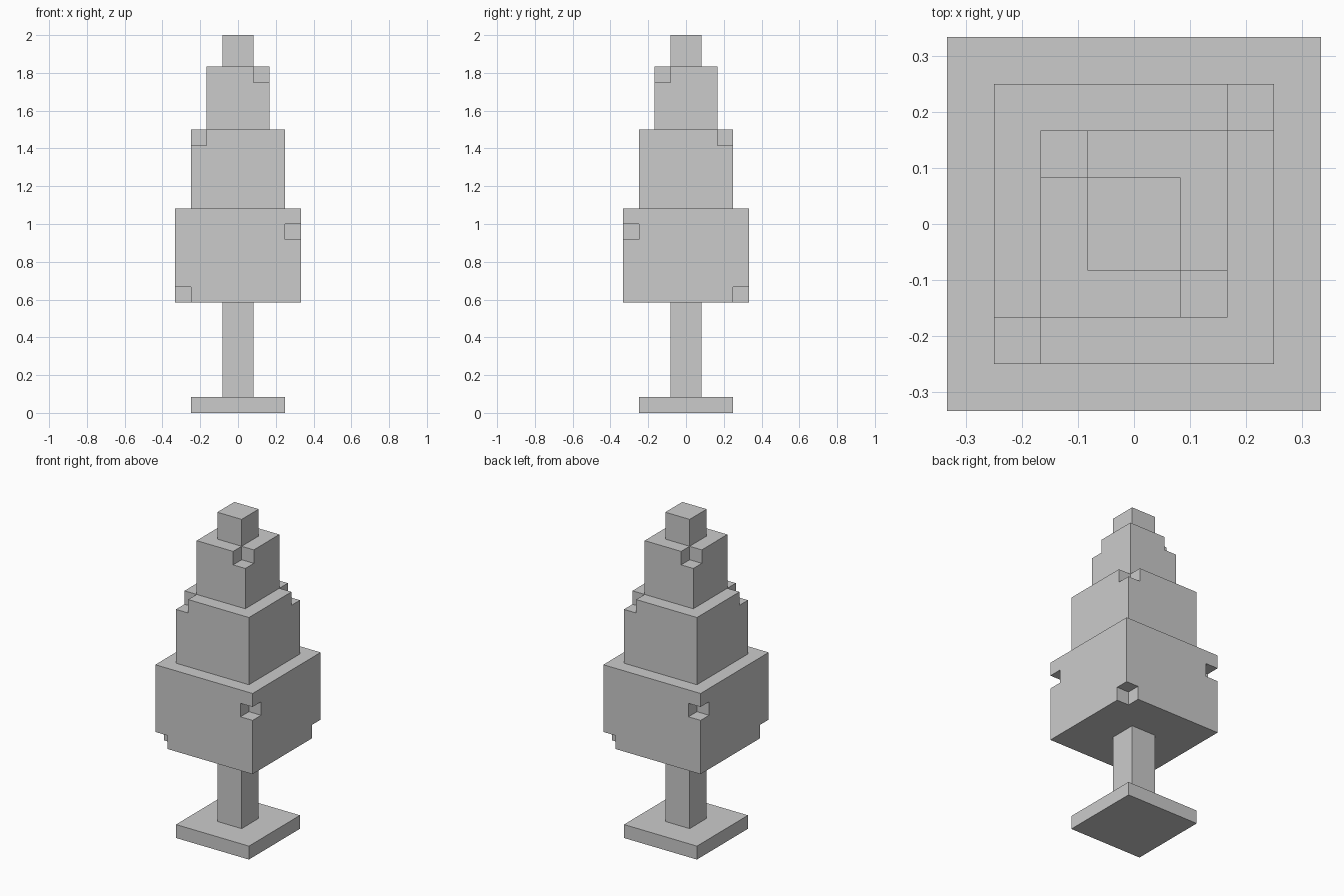
import bpy

if "Cube" in bpy.data.objects:
    bpy.data.objects.remove(bpy.data.objects["Cube"])

U = 1 / 12  # one block of the grid


def box(name, x0, x1, y0, y1, z0, z1):
    bpy.ops.mesh.primitive_cube_add(size=1)
    ob = bpy.context.object
    ob.name = name
    for v in ob.data.vertices:
        v.co = ((x1 if v.co.x > 0 else x0) * U,
                (y1 if v.co.y > 0 else y0) * U,
                (z1 if v.co.z > 0 else z0) * U)
    return ob


def block(name, half, z0, z1, notches=()):
    """Square block; each notch is (x sign, y sign, bottom, top) and is
    repeated on the diagonally opposite corner."""
    ob = box(name, -half, half, -half, half, z0, z1)
    for sx, sy, n0, n1 in notches:
        # overshoot the block where the notch opens at its top or bottom
        lo = n0 - 0.5 if n0 == z0 else n0
        hi = n1 + 0.5 if n1 == z1 else n1
        for k in (1, -1):
            xs = sorted((k * sx * (half - 1), k * sx * (half + 0.5)))
            ys = sorted((k * sy * (half - 1), k * sy * (half + 0.5)))
            cutter = box("notch_cutter", *xs, *ys, lo, hi)
            cutter.hide_render = True
            mod = ob.modifiers.new("notch", 'BOOLEAN')
            mod.operation = 'DIFFERENCE'
            mod.solver = 'EXACT'
            mod.object = cutter
            bpy.context.view_layer.objects.active = ob
            bpy.ops.object.modifier_apply(modifier=mod.name)
            bpy.data.objects.remove(cutter)
    return ob


# stand and trunk
block("base_plate", 3, 0, 1)
block("trunk", 1, 1, 7)

# foliage tiers with one-block corner notches
block("lower_tier", 4, 7, 13, [(1, -1, 11, 12), (1, 1, 7, 8)])
block("middle_tier", 3, 13, 18, [(1, 1, 17, 18)])
block("upper_tier", 2, 18, 22, [(1, -1, 21, 22)])
block("tree_top", 1, 22, 24)
